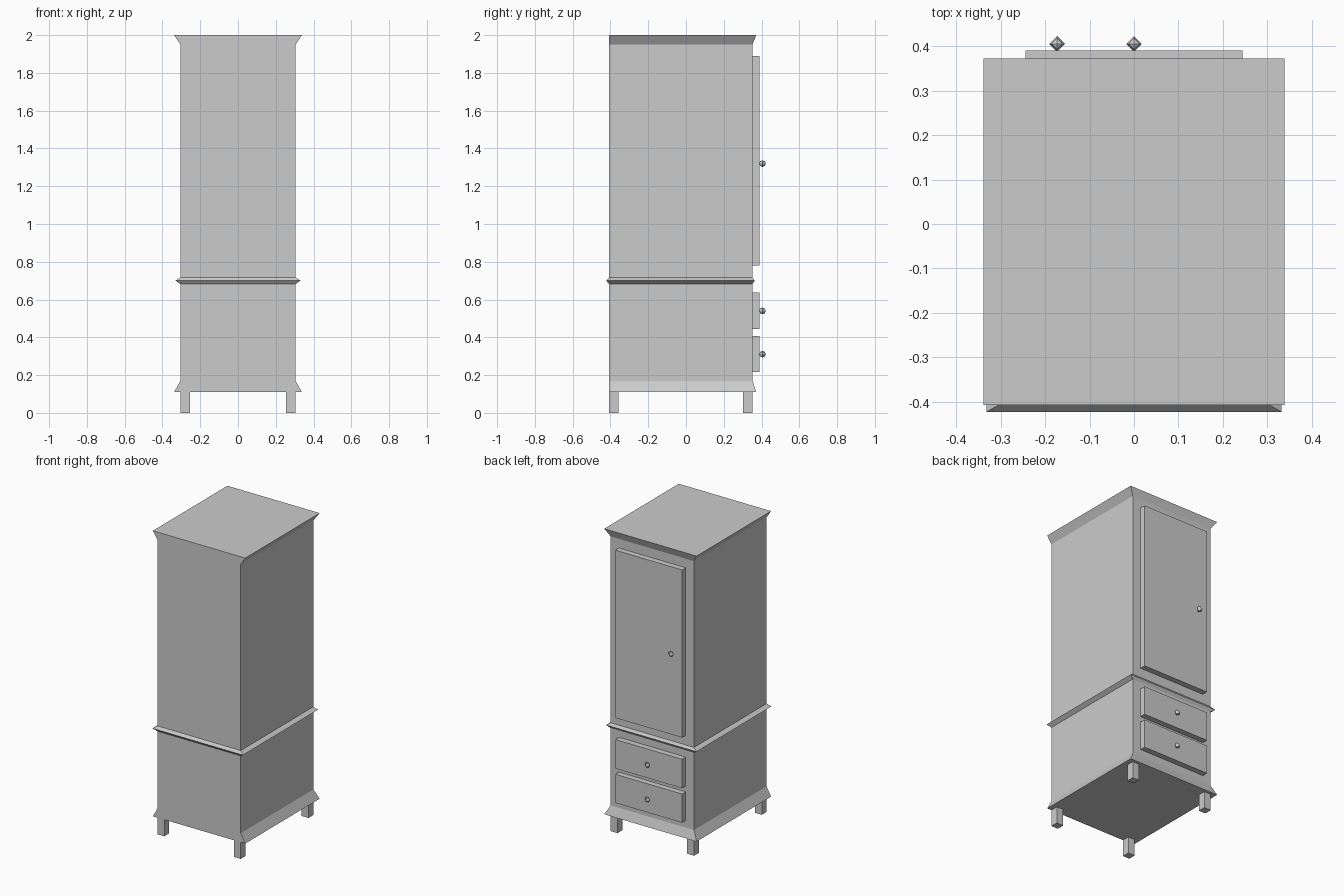
import bpy, bmesh
from mathutils import Matrix, Vector

if "Cube" in bpy.data.objects:
    bpy.data.objects.remove(bpy.data.objects["Cube"])

BACK, FRONT = -0.407, 0.352   # plain side and door side of the case
HALF_W = 0.305


def finish(bm, name):
    bmesh.ops.recalc_face_normals(bm, faces=bm.faces)
    mesh = bpy.data.meshes.new(name)
    bm.to_mesh(mesh)
    bm.free()
    obj = bpy.data.objects.new(name, mesh)
    bpy.context.collection.objects.link(obj)
    return obj


def box(name, x0, x1, y0, y1, z0, z1):
    bm = bmesh.new()
    centre = Vector(((x0 + x1) / 2, (y0 + y1) / 2, (z0 + z1) / 2))
    size = Vector((x1 - x0, y1 - y0, z1 - z0))
    bmesh.ops.create_cube(bm, size=1, matrix=Matrix.LocRotScale(centre, None, size))
    return finish(bm, name)


def knob(name, x, z):
    bm = bmesh.new()
    bmesh.ops.create_uvsphere(bm, u_segments=4, v_segments=4, radius=0.0175,
                              matrix=Matrix.Translation((x, 0.405, z)))
    return finish(bm, name)


# Case: rectangular sections with flared base, waist moulding and cornice
sections = [  # z, half width, back y, front y
    (0.11, 0.338, BACK, 0.372),
    (0.17, HALF_W, BACK, FRONT),
    (0.682, HALF_W, BACK, FRONT),
    (0.70, 0.331, -0.422, 0.364),
    (0.717, HALF_W, BACK, FRONT),
    (1.95, HALF_W, BACK, FRONT),
    (2.0, 0.338, BACK, 0.372),
]
bm = bmesh.new()
rings = [[bm.verts.new(p) for p in ((-w, b, z), (w, b, z), (w, f, z), (-w, f, z))]
         for z, w, b, f in sections]
for low, high in zip(rings, rings[1:]):
    for i in range(4):
        j = (i + 1) % 4
        bm.faces.new((low[i], low[j], high[j], high[i]))
bm.faces.new(rings[0][::-1])
bm.faces.new(rings[-1])
finish(bm, "case")

# Four square legs
LEG = 0.05
for side, x in (("left", -HALF_W), ("right", HALF_W - LEG)):
    for end, y in (("back", BACK), ("front", FRONT - LEG)):
        box(f"{end}_{side}_leg", x, x + LEG, y, y + LEG, 0, 0.11)

# Door and drawer fronts with their knobs
for name, z0, z1, kx, kz in (("door", 0.78, 1.89, -0.173, 1.32),
                             ("upper_drawer", 0.445, 0.637, 0, 0.54),
                             ("lower_drawer", 0.217, 0.407, 0, 0.311)):
    box(name, -0.244, 0.244, FRONT, 0.39, z0, z1)
    knob(name + "_knob", kx, kz)
